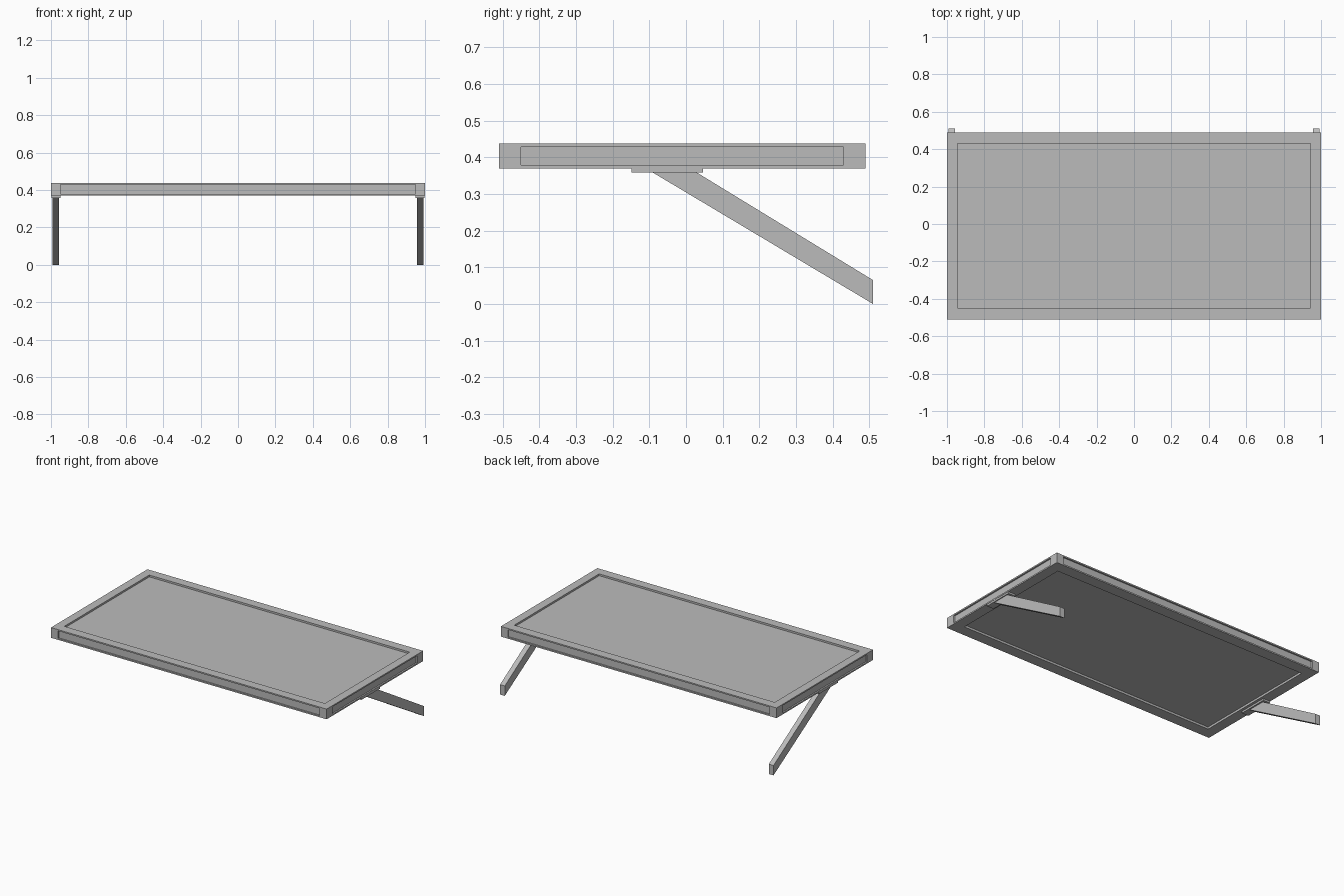
import bpy, bmesh
from mathutils import Vector

cube = bpy.data.objects.get("Cube")
if cube:
    bpy.data.objects.remove(cube, do_unlink=True)

grey = bpy.data.materials.new("plain grey")
grey.use_nodes = True
colour = (0.5, 0.5, 0.5, 1)
grey.diffuse_color = colour
grey.node_tree.nodes["Principled BSDF"].inputs["Base Color"].default_value = colour


def add_object(name, bm):
    bmesh.ops.recalc_face_normals(bm, faces=bm.faces)
    mesh = bpy.data.meshes.new(name)
    bm.to_mesh(mesh)
    bm.free()
    mesh.materials.append(grey)
    obj = bpy.data.objects.new(name, mesh)
    bpy.context.collection.objects.link(obj)
    return obj


def box(low, high):
    bm = bmesh.new()
    bmesh.ops.create_cube(bm, size=1)
    low, high = Vector(low), Vector(high)
    for v in bm.verts:
        v.co = (low + high) / 2 + v.co * (high - low)
    return bm


def recess(bm, face, margin, depth):
    """Sink a rectangular panel into one face, leaving a border."""
    normal = face.normal.copy()
    centre = face.calc_center_median()
    for step in (0, depth):
        corners = [v.co.copy() for v in face.verts]
        bmesh.ops.inset_individual(bm, faces=[face], thickness=0.001)
        for v in face.verts:
            # start from the nearest corner of the previous loop
            v.co = min(corners, key=lambda c: (c - v.co).length)
            if step:
                v.co -= normal * step
            else:
                for i in range(3):
                    offset = v.co[i] - centre[i]
                    if abs(offset) > 0.0001:
                        v.co[i] -= margin[i] if offset > 0 else -margin[i]


# Table top: slab with a sunk panel on every face
bm = box((-1, -0.51, 0.37), (1, 0.49, 0.437))
bm.normal_update()
for face in list(bm.faces):
    if face.normal.z > 0.5:
        recess(bm, face, (0.055, 0.06, 0), 0.012)
    elif face.normal.z < -0.5:
        recess(bm, face, (0.07, 0.075, 0), 0.014)
    else:
        recess(bm, face, (0.05, 0.06, 0.009), 0.01)
add_object("table_top", bm)

# Slanted legs with their mounting plates, one pair per side
leg_profile = [(-0.09, 0.358), (0.03, 0.358), (0.51, 0.065), (0.51, 0)]
for name, side in (("left", 1), ("right", -1)):
    inner, outer = sorted((side * 0.948, side * 0.998))
    add_object(name + "_mounting_plate",
               box((inner, -0.148, 0.358), (outer, 0.047, 0.372)))

    bm = bmesh.new()
    leg = bm.faces.new([bm.verts.new((side * 0.958, y, z)) for y, z in leg_profile])
    result = bmesh.ops.extrude_face_region(bm, geom=[leg], use_keep_orig=True)
    moved = [g for g in result["geom"] if isinstance(g, bmesh.types.BMVert)]
    bmesh.ops.translate(bm, verts=moved, vec=(side * 0.034, 0, 0))
    add_object(name + "_leg", bm)
